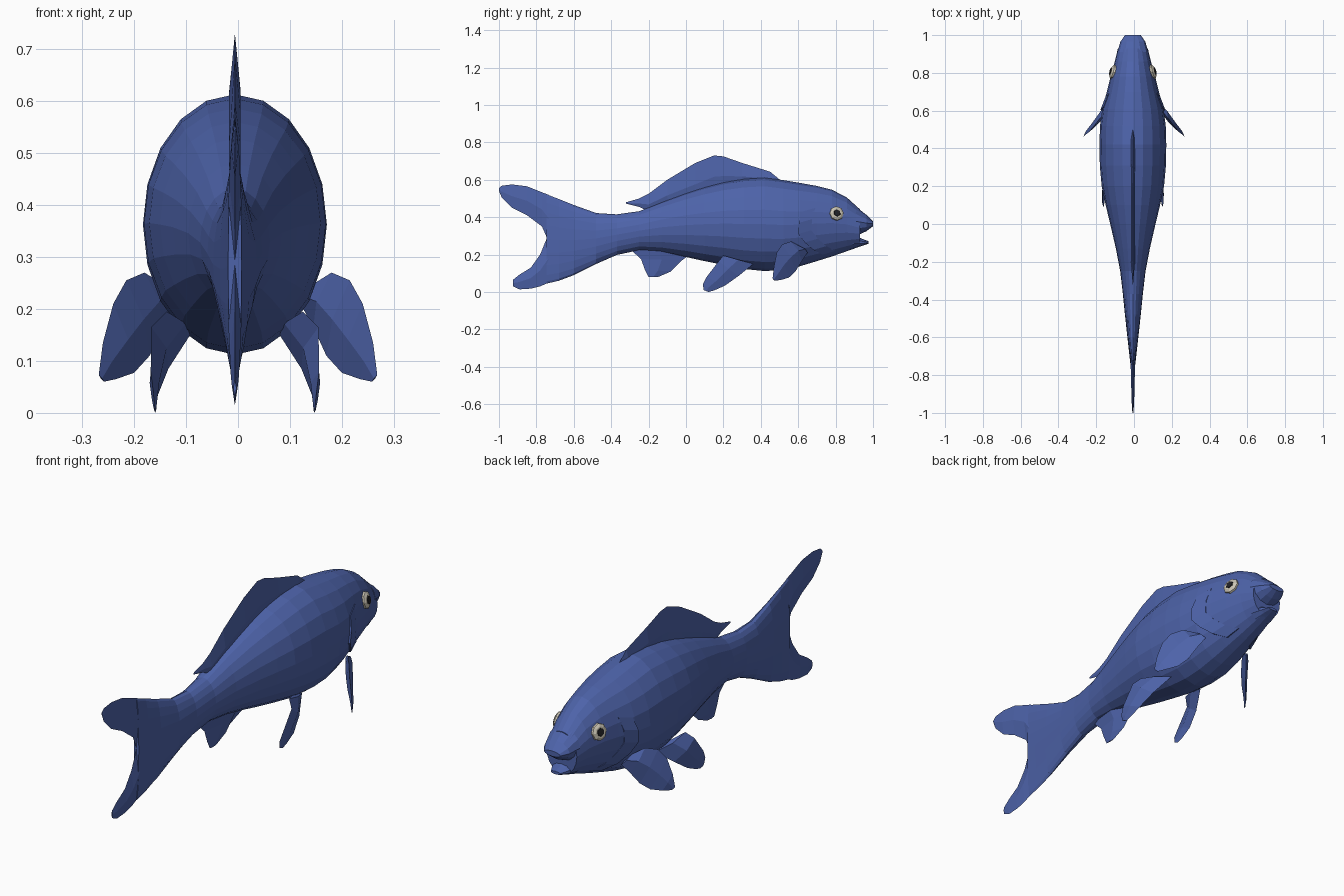
import bpy, bmesh, math
from mathutils import Vector

CX = -0.006  # body centre line


def material(name, rgb):
    m = bpy.data.materials.new(name)
    m.diffuse_color = (*rgb, 1)
    return m


BLUE = material("scale_blue", (0.075, 0.125, 0.40))
IVORY = material("eye_ivory", (0.60, 0.56, 0.46))
BLACK = material("pupil_black", (0.015, 0.015, 0.018))


def loft(name, rings, mat=BLUE):
    """Skin a list of equal-sized closed rings and cap both ends."""
    bm = bmesh.new()
    vs = [[bm.verts.new(p) for p in r] for r in rings]
    n = len(vs[0])
    for a, b in zip(vs, vs[1:]):
        for i in range(n):
            j = (i + 1) % n
            bm.faces.new((a[i], a[j], b[j], b[i]))
    bm.faces.new(vs[0])
    bm.faces.new(vs[-1])
    bmesh.ops.recalc_face_normals(bm, faces=bm.faces)
    me = bpy.data.meshes.new(name)
    bm.to_mesh(me)
    bm.free()
    me.materials.append(mat)
    ob = bpy.data.objects.new(name, me)
    bpy.context.collection.objects.link(ob)
    return ob


def oval(y, z0, z1, w, n=20):
    return [(CX + w * math.sin(2 * math.pi * i / n), y,
             (z0 + z1) / 2 + (z1 - z0) / 2 * math.cos(2 * math.pi * i / n))
            for i in range(n)]


def fin(name, sections, normal, f=0.5):
    """Loft thin diamond sections given as (edge, edge, half thickness)."""
    nv = Vector(normal).normalized()
    rings = []
    for a, b, t in sections:
        a, b = Vector(a), Vector(b)
        m = a.lerp(b, f)
        rings.append([a, m + nv * t, b, m - nv * t])
    return loft(name, rings)


# Body: y, bottom, top, half width
BODY = [
    (-0.745, 0.045, 0.522, 0.013), (-0.68, 0.06, 0.497, 0.02),
    (-0.60, 0.09, 0.465, 0.029), (-0.48, 0.15, 0.422, 0.042),
    (-0.37, 0.198, 0.415, 0.053), (-0.25, 0.224, 0.432, 0.067),
    (-0.13, 0.212, 0.48, 0.09), (0.0, 0.187, 0.528, 0.12),
    (0.1, 0.165, 0.56, 0.144), (0.2, 0.145, 0.586, 0.165),
    (0.31, 0.123, 0.605, 0.175), (0.42, 0.112, 0.613, 0.177),
    (0.52, 0.118, 0.598, 0.174), (0.61, 0.138, 0.583, 0.162),
    (0.70, 0.165, 0.567, 0.138), (0.78, 0.19, 0.547, 0.118),
    (0.86, 0.218, 0.505, 0.096), (0.93, 0.243, 0.442, 0.079)]
loft("body", [oval(*s) for s in BODY])


def half_width(y, z):
    """Body half width at a given length and height."""
    for a, b in zip(BODY, BODY[1:]):
        if a[0] <= y <= b[0]:
            k = (y - a[0]) / (b[0] - a[0])
            z0, z1, w = (a[i] + k * (b[i] - a[i]) for i in (1, 2, 3))
            q = (z - (z0 + z1) / 2) / ((z1 - z0) / 2)
            return w * math.sqrt(max(0, 1 - q * q))
    return 0


# Mouth
loft("upper_lip", [oval(0.91, 0.30, 0.455, 0.082, 12),
                   oval(0.965, 0.325, 0.412, 0.066, 12),
                   oval(1.0, 0.352, 0.377, 0.042, 12)])
loft("lower_jaw", [oval(0.89, 0.23, 0.31, 0.062, 10),
                   oval(0.94, 0.246, 0.285, 0.044, 10),
                   oval(0.975, 0.258, 0.272, 0.026, 10)])

# Tail lobes: y, bottom, top, half thickness
UPPER = [(-0.735, 0.27, 0.52, 0.013), (-0.77, 0.35, 0.533, 0.011),
         (-0.85, 0.41, 0.565, 0.009), (-0.93, 0.45, 0.575, 0.007),
         (-0.985, 0.505, 0.568, 0.004), (-1.0, 0.54, 0.555, 0.002)]
LOWER = [(-0.735, 0.05, 0.31, 0.013), (-0.78, 0.03, 0.20, 0.01),
         (-0.83, 0.018, 0.13, 0.008), (-0.89, 0.014, 0.093, 0.006),
         (-0.925, 0.03, 0.065, 0.003)]
for name, rows in (("tail_upper_lobe", UPPER), ("tail_lower_lobe", LOWER)):
    fin(name, [((CX, y, a), (CX, y, b), t) for y, a, b, t in rows], (1, 0, 0))

# Dorsal fin: y, base, top
DORSAL = [(0.50, 0.58, 0.602), (0.45, 0.58, 0.643), (0.30, 0.57, 0.69),
          (0.20, 0.55, 0.725), (0.15, 0.54, 0.73), (0.05, 0.50, 0.69),
          (-0.10, 0.46, 0.60), (-0.20, 0.43, 0.525), (-0.25, 0.455, 0.50),
          (-0.32, 0.472, 0.48)]
fin("dorsal_fin", [((CX, y, a), (CX, y, b), min(0.011, (b - a) * 0.15))
                   for y, a, b in DORSAL], (1, 0, 0), 0.4)

# Anal fin: front y, z, rear y, z, half thickness
ANAL = [(0.02, 0.20, -0.31, 0.24, 0.025), (-0.02, 0.17, -0.24, 0.175, 0.018),
        (-0.08, 0.11, -0.22, 0.12, 0.01), (-0.15, 0.08, -0.20, 0.08, 0.003)]
fin("anal_fin", [((CX, a, b), (CX, c, d), t) for a, b, c, d, t in ANAL], (1, 0, 0))

PELVIC = [((0.08, 0.36, 0.15), (0.125, 0.20, 0.195), 0.014),
          ((0.122, 0.28, 0.085), (0.155, 0.175, 0.165), 0.013),
          ((0.142, 0.21, 0.035), (0.156, 0.11, 0.08), 0.009),
          ((0.146, 0.15, 0.008), (0.151, 0.09, 0.04), 0.005),
          ((0.147, 0.12, 0.0), (0.148, 0.095, 0.01), 0.002)]
PECTORAL = [((0.12, 0.65, 0.21), (0.14, 0.61, 0.245), 0.012),
            ((0.145, 0.62, 0.165), (0.18, 0.56, 0.27), 0.016),
            ((0.17, 0.585, 0.11), (0.215, 0.515, 0.255), 0.015),
            ((0.20, 0.55, 0.077), (0.24, 0.485, 0.21), 0.012),
            ((0.235, 0.51, 0.065), (0.26, 0.47, 0.135), 0.007),
            ((0.258, 0.475, 0.06), (0.268, 0.463, 0.073), 0.002)]
# Gill cover rear edge: y, z
GILL = [(0.622, 0.43), (0.605, 0.37), (0.60, 0.31), (0.635, 0.265),
        (0.68, 0.225), (0.73, 0.20)]

for side, s in (("right", 1), ("left", -1)):
    # Paired fins
    for name, rows, c in (("pelvic_fin", PELVIC, CX), ("pectoral_fin", PECTORAL, 0)):
        flip = lambda p: (c + s * (p[0] - c), p[1], p[2])
        nrm = (s, 0, 0) if name == "pelvic_fin" else (s, 0.9, 0.25)
        fin(f"{name}_{side}", [(flip(a), flip(b), t) for a, b, t in rows], nrm)

    # Gill cover: wedge raised along its rear edge
    rings = []
    for i, (y, z) in enumerate(GILL):
        h = 0.003 if i in (0, len(GILL) - 1) else 0.009
        y2, z2 = y + 0.07, z + 0.02
        x, x2 = half_width(y, z), half_width(y2, z2)
        rings.append([(CX + s * px, py, pz) for px, py, pz in (
            (x - 0.01, y, z), (x + h, y, z), (x2 + 0.001, y2, z2), (x2 - 0.01, y2, z2))])
    loft(f"gill_cover_{side}", rings)

    # Eye: ivory ring with dark pupil, tilted to follow the head
    ey, ez = 0.805, 0.42
    base = Vector((CX + s * half_width(ey, ez), ey, ez))
    out = Vector((s, 0.27, 0.22)).normalized()
    u = out.cross(Vector((0, 0, 1))).normalized()
    v = out.cross(u)

    def disc(r, d, n):
        return [base + out * d + (u * math.sin(2 * math.pi * i / n)
                                  + v * math.cos(2 * math.pi * i / n)) * r
                for i in range(n)]

    loft(f"eye_{side}", [disc(0.040, -0.012, 8), disc(0.038, 0.006, 8),
                         disc(0.026, 0.013, 8)], IVORY)
    loft(f"pupil_{side}", [disc(0.021, 0.010, 6), disc(0.018, 0.016, 6)], BLACK)
